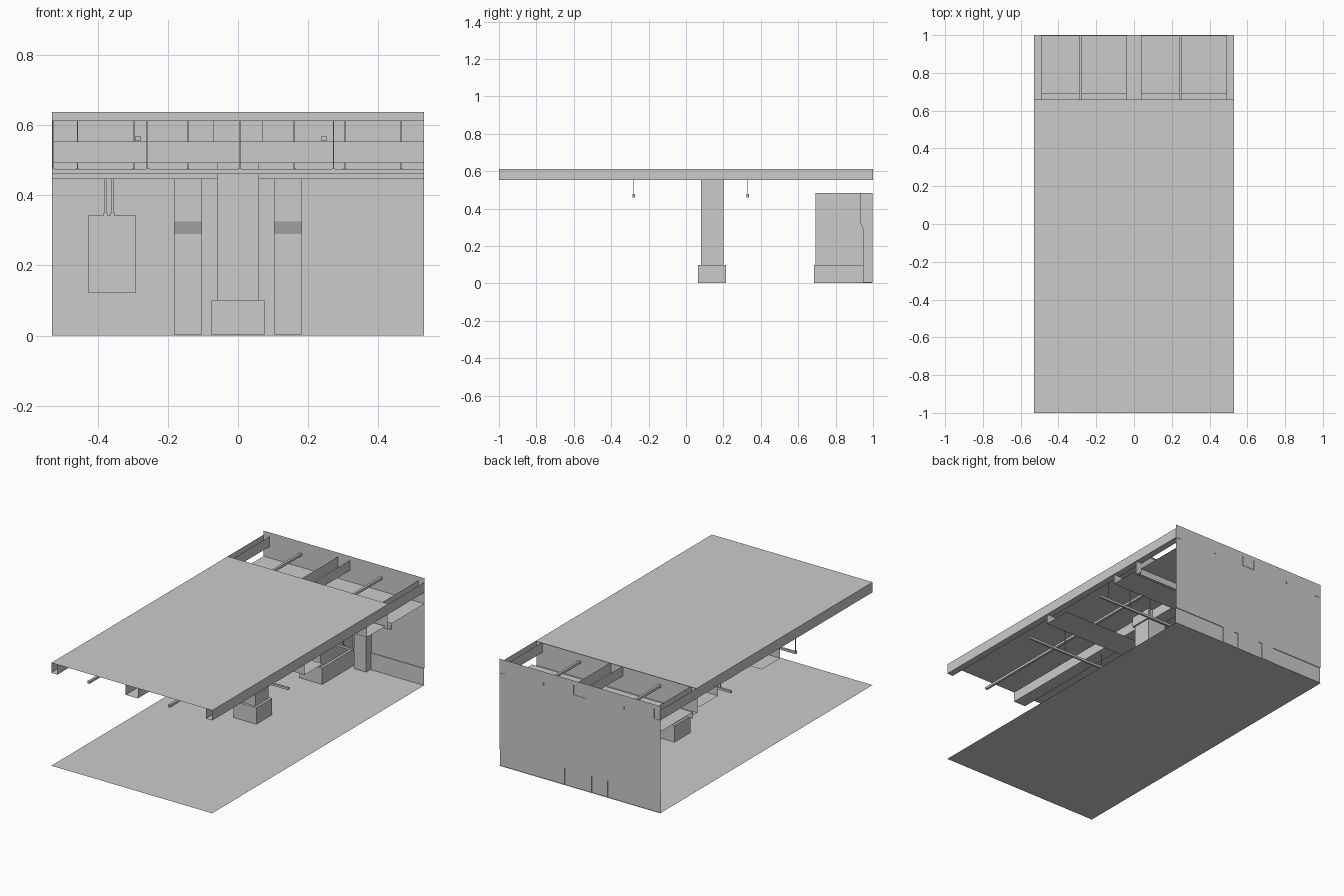
import bpy, bmesh
from mathutils import Vector

if "Cube" in bpy.data.objects:
    bpy.data.objects.remove(bpy.data.objects["Cube"])


def finish(name, bm):
    me = bpy.data.meshes.new(name)
    bm.to_mesh(me)
    bm.free()
    ob = bpy.data.objects.new(name, me)
    bpy.context.collection.objects.link(ob)
    return ob


def box(name, x0, x1, y0, y1, z0, z1):
    bm = bmesh.new()
    bmesh.ops.create_cube(bm, size=1)
    for v in bm.verts:
        v.co = Vector((x0 + (v.co.x + .5) * (x1 - x0),
                       y0 + (v.co.y + .5) * (y1 - y0),
                       z0 + (v.co.z + .5) * (z1 - z0)))
    return finish(name, bm)


def sweep(name, pts, axis, a, b, closed=False):
    """Extrude a profile: (y, z) points along x, or (x, z) points along y."""
    bm = bmesh.new()
    place = (lambda p, t: (t, p[0], p[1])) if axis == 'x' else (lambda p, t: (p[0], t, p[1]))
    A = [bm.verts.new(place(p, a)) for p in pts]
    B = [bm.verts.new(place(p, b)) for p in pts]
    n = len(pts)
    for i in range(n if closed else n - 1):
        j = (i + 1) % n
        bm.faces.new((A[i], A[j], B[j], B[i]))
    if closed:
        bm.faces.new(A)
        bm.faces.new(B)
        bmesh.ops.recalc_face_normals(bm, faces=bm.faces)
    return finish(name, bm)


W = 0.53          # half width
TOP = 0.613       # roof height
BEAM = 0.553      # underside of beams

# Floor, roof deck and back wall are single sheets
sweep("floor", [(-1, 0), (1, 0)], 'x', W, -W)
sweep("roof_deck", [(-1, TOP), (0.66, TOP)], 'x', W, -W)
sweep("back_wall", [(0.998, 0.1), (0.998, 0.637)], 'x', -W, W)
sweep("wall_skirting", [(0.994, 0), (0.994, 0.1), (0.998, 0.1)], 'x', -W, W)

# Open-topped beam channels running front to back
for name, c, h in (("left_beam", -0.51, 0.02), ("centre_beam", 0, 0.04), ("right_beam", 0.51, 0.02)):
    sweep(name, [(c - h, TOP), (c - h, BEAM), (c + h, BEAM), (c + h, TOP)], 'y', -1, 1)

# L-shaped ceiling drops and the rear soffit
for i, y in enumerate((-0.13, 0.455)):
    sweep(f"ceiling_drop_{i}", [(y, BEAM), (y, 0.492), (y + 0.175, 0.492)], 'x', -W, W)
sweep("rear_soffit", [(0.65, TOP), (0.65, 0.465), (0.69, 0.465), (0.69, 0.446),
                      (0.692, 0.446), (0.692, 0.485), (0.998, 0.485)], 'x', -W, W)

# Free-standing column with base and capital
box("column", -0.06, 0.06, 0.08, 0.20, 0.1, BEAM)
box("column_base", -0.075, 0.075, 0.065, 0.215, 0.002, 0.1)
box("column_capital", -0.07, 0.07, 0.07, 0.21, BEAM, TOP)

# Pier joined to the back wall
box("pier", -0.06, 0.06, 0.692, 0.998, 0.1, 0.484)
box("pier_base", -0.075, 0.075, 0.685, 0.998, 0.002, 0.1)

# Stepped pilasters on the back wall
prof = [(0.998, 0.484), (0.932, 0.484), (0.932, 0.325), (0.947, 0.29), (0.947, 0.004), (0.998, 0.004)]
for s in (-1, 1):
    sweep("pilaster", prof, 'x', s * 0.102, s * 0.182, closed=True)

# Lengthwise conduits
for x in (-0.285, 0.245):
    box("long_conduit", x - 0.007, x + 0.007, -1, 1, 0.555, 0.569)

# Crosswise conduits, thin hangers and their clips
for y, xs in ((-0.28, (-0.526, -0.258, 0.005, 0.272)),
              (0.33, (-0.457, -0.297, -0.143, 0.16, 0.305, 0.465))):
    box("cross_conduit", -W, W, y - 0.006, y + 0.006, 0.461, 0.474)
    for x in xs:
        box("hanger", x - 0.002, x + 0.002, y - 0.002, y + 0.002, 0.474, TOP)
        box("hanger_clip", x - 0.004, x + 0.004, y - 0.007, y + 0.007, 0.472, 0.478)

# Wall cabinet with raised frame and feed pipes
box("cabinet", -0.419, -0.296, 0.992, 0.998, 0.128, 0.336)
for x0, x1, z0, z1 in ((-0.425, -0.419, 0.122, 0.342), (-0.296, -0.29, 0.122, 0.342),
                       (-0.419, -0.296, 0.122, 0.128), (-0.419, -0.296, 0.336, 0.342)):
    box("cabinet_frame", x0, x1, 0.989, 0.998, z0, z1)
for x in (-0.377, -0.357):
    box("feed_pipe", x - 0.003, x + 0.003, 0.99, 0.997, 0.342, 0.485)
    box("pipe_collar", x - 0.006, x + 0.006, 0.989, 0.998, 0.342, 0.35)
